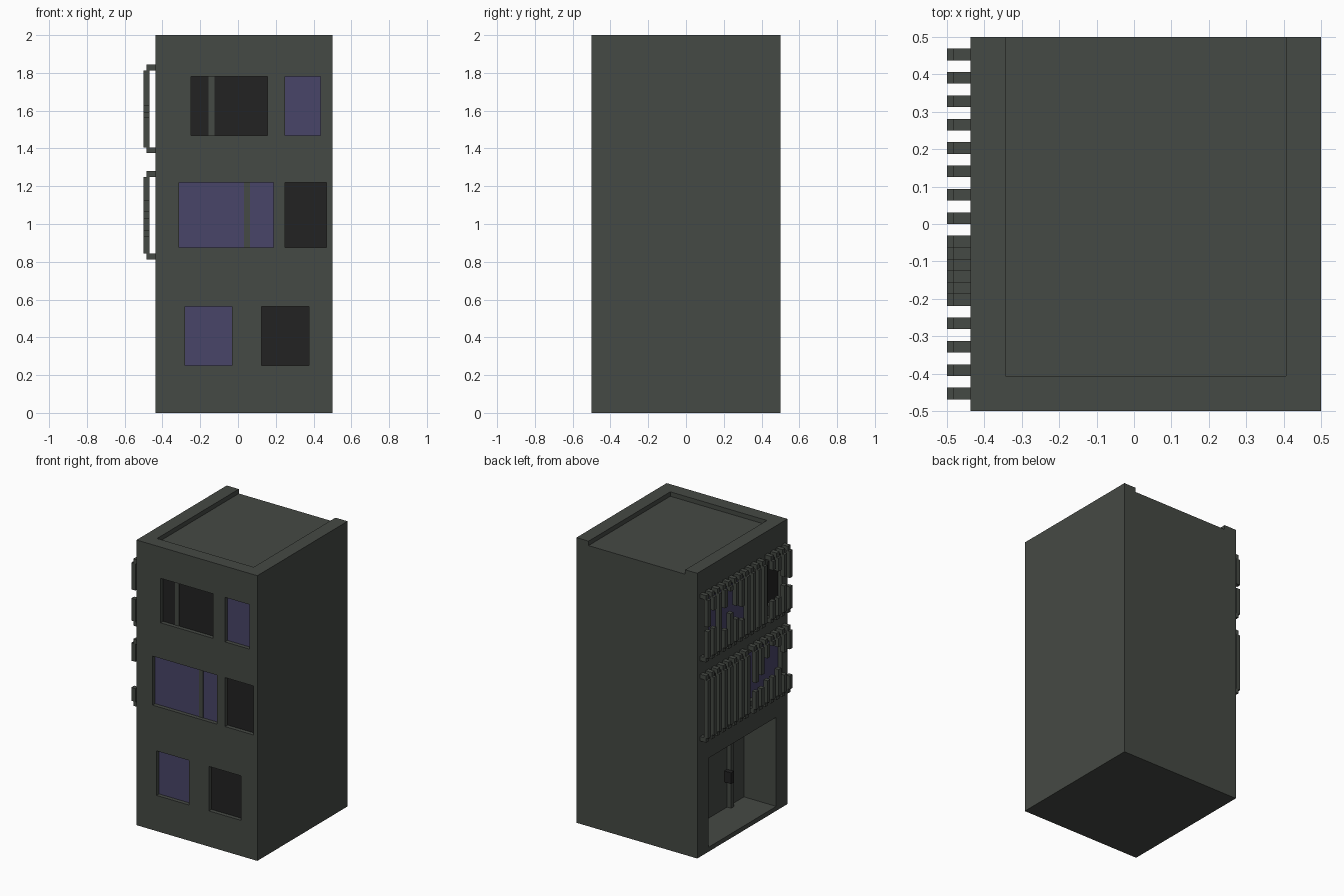
import bpy
import bmesh

cube = bpy.data.objects.get("Cube")
if cube:
    bpy.data.objects.remove(cube, do_unlink=True)

U = 1 / 32  # building module


def material(name, color):
    m = bpy.data.materials.new(name)
    m.use_nodes = True
    m.diffuse_color = (*color, 1)
    bsdf = m.node_tree.nodes["Principled BSDF"]
    bsdf.inputs["Base Color"].default_value = (*color, 1)
    bsdf.inputs["Roughness"].default_value = 0.9
    return m


wall = material("grey_green_wall", (0.060, 0.067, 0.058))
violet = material("violet_glass", (0.066, 0.060, 0.140))
dark = material("dark_glass", (0.016, 0.016, 0.016))


def boxes(name, spans, mat):
    """One object made of boxes, each given as x, y and z ranges in modules."""
    bm = bmesh.new()
    for span in spans:
        verts = bmesh.ops.create_cube(bm, size=1)["verts"]
        for v in verts:
            for axis, (a, b) in enumerate(span):
                v.co[axis] = (a if v.co[axis] < 0 else b) * U
    mesh = bpy.data.meshes.new(name)
    bm.to_mesh(mesh)
    bm.free()
    mesh.materials.append(mat)
    ob = bpy.data.objects.new(name, mesh)
    bpy.context.collection.objects.link(ob)
    return ob


# Windows: wall, start, end, bottom, top, glass, mullion position
windows = [
    ("front", -8, 5, 47, 57, dark, -5),
    ("front", 8, 14, 47, 57, violet, None),
    ("front", -10, 6, 28, 39, violet, 1),
    ("front", 8, 15, 28, 39, dark, None),
    ("front", -9, -1, 8, 18, violet, None),
    ("front", 4, 12, 8, 18, dark, None),
    ("side", -2, 12, 47, 57, violet, None),
    ("side", -14, -9, 47, 57, dark, None),
    ("side", -14, -1, 28, 39, violet, None),
    ("side", 4, 12, 28, 39, dark, None),
]


def on_wall(face, a, b, low, high, outer, inner):
    """Box on a wall; outer and inner are depths behind the wall face."""
    if face == "front":
        return ((a, b), (outer - 16, inner - 16), (low, high))
    return ((outer - 14, inner - 14), (a, b), (low, high))


# Main block with window recesses, sunken roof and entrance porch
body = boxes("building_body", [((-14, 16), (-16, 16), (0, 64))], wall)
cuts = [on_wall(f, a, b, lo, hi, -1, 1) for f, a, b, lo, hi, g, m in windows]
cuts.append(((-11, 13), (-13, 17), (63, 65)))
cuts.append(on_wall("side", -12, 12, 1, 21, -1, 8))
cutter = boxes("recess_cutter", cuts, wall)
cutter.hide_render = True
mod = body.modifiers.new("recesses", "BOOLEAN")
mod.operation = "DIFFERENCE"
mod.solver = "EXACT"
mod.object = cutter
bpy.context.view_layer.update()
graph = bpy.context.evaluated_depsgraph_get()
cut_mesh = bpy.data.meshes.new_from_object(body.evaluated_get(graph))
body.modifiers.clear()
body.data = cut_mesh
bpy.data.objects.remove(cutter, do_unlink=True)

# Glass panes and mullions
for n, (f, a, b, lo, hi, glass, mullion) in enumerate(windows, 1):
    boxes(f"{f}_window_{n}", [on_wall(f, a, b, lo, hi, 0.9, 1.02)], glass)
    if mullion is not None:
        boxes(f"{f}_mullion_{n}",
              [on_wall(f, mullion, mullion + 1, lo, hi, 0.8, 0.95)], wall)

# Entrance door frame and handle at the back of the porch
boxes("door_frame", [
    on_wall("side", -7, -6, 1, 20, 7, 8.1),
    on_wall("side", 6, 7, 1, 20, 7, 8.1),
    on_wall("side", -6, 6, 19, 20, 7, 8.1)], wall)
boxes("door_handle", [on_wall("side", -6, -5, 7, 9.5, 6.3, 8.1)], dark)


def screen(name, low, high, rows, holes):
    """Upright slats on end brackets; holes give broken ranges per slat."""
    spans = []
    for k in rows:
        a, b = 15 - k, 16 - k
        gap = holes.get(k)
        parts = [(low + 1, gap[0]), (gap[1], high - 1)] if gap else [(low + 1, high - 1)]
        for p, q in parts:
            if q > p:
                spans.append(on_wall("side", a, b, p, q, -2, -1))
        for p in (low, high - 1):
            spans.append(on_wall("side", a, b, p, p + 1, -1, 0))
        # inner ends tie the slat to its brackets
        spans.append(on_wall("side", a, b, low, low + 1, -1.5, -1))
        spans.append(on_wall("side", a, b, high - 1, high, -1.5, -1))
    boxes(name, spans, wall)


# Broken sun screens on the side wall
screen("upper_screen", 44, 59, [*range(1, 22, 2), *range(24, 31, 2)],
       {1: (51, 52), 3: (51, 55), 7: (49, 54), 9: (52, 57), 11: (50, 53),
        13: (49, 52), 24: (49, 56), 26: (49, 55), 28: (51, 53), 30: (50, 52)})
screen("lower_screen", 26, 41, [*range(1, 16, 2), *range(18, 31, 2)],
       {18: (31, 33), 20: (31, 34), 22: (32, 37), 24: (32, 39),
        26: (33, 38), 28: (31, 36), 30: (30, 36)})
